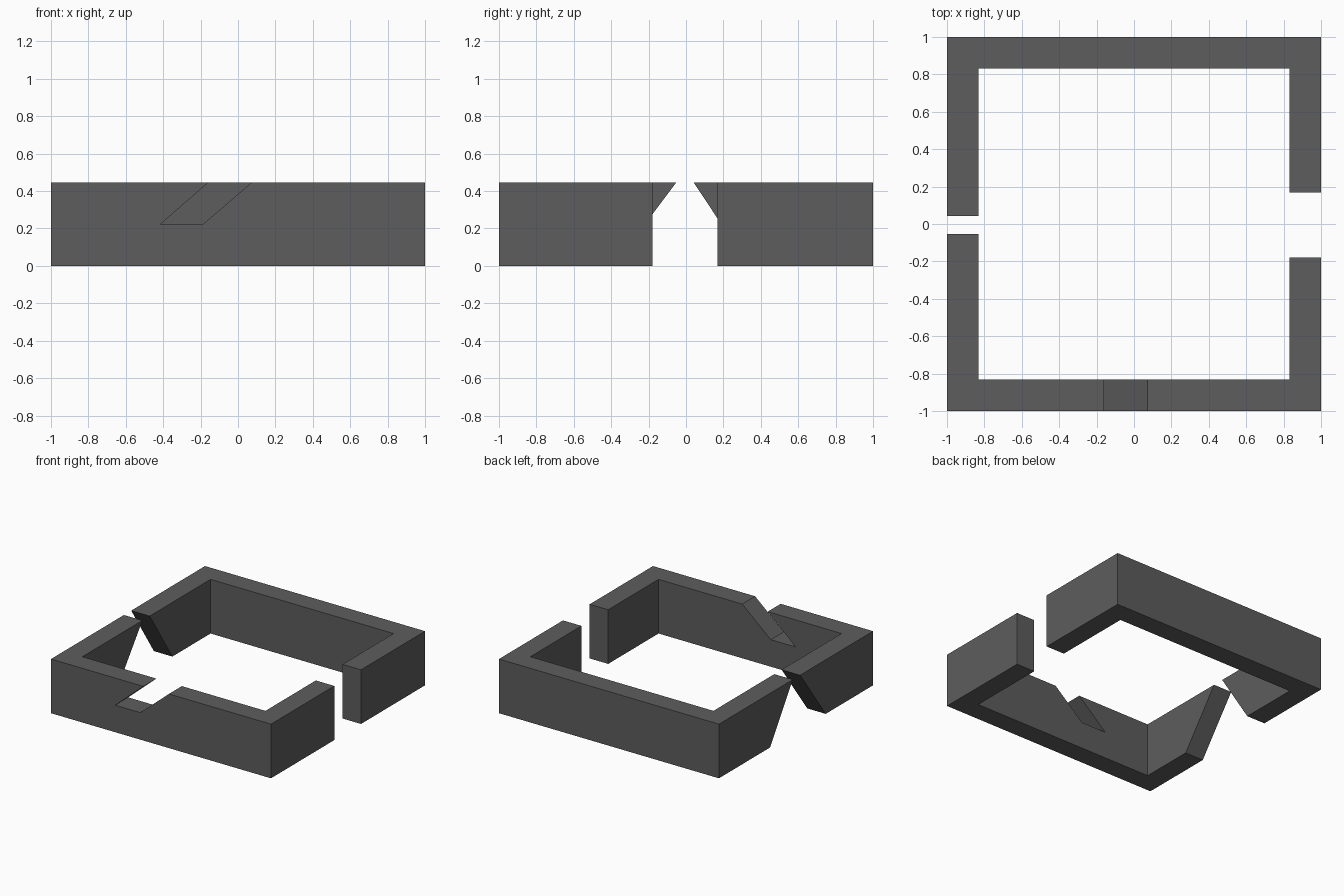
import bpy, bmesh
from mathutils import Vector

if "Cube" in bpy.data.objects:
    bpy.data.objects.remove(bpy.data.objects["Cube"])

H, INNER = 0.445, 0.832


def prism(name, points, sweep):
    """Extrude a closed polygon of 3D points along a sweep vector."""
    bm = bmesh.new()
    face = bm.faces.new([bm.verts.new(p) for p in points])
    ext = bmesh.ops.extrude_face_region(bm, geom=[face])
    verts = [g for g in ext["geom"] if isinstance(g, bmesh.types.BMVert)]
    bmesh.ops.translate(bm, verts=verts, vec=Vector(sweep))
    bmesh.ops.recalc_face_normals(bm, faces=bm.faces)
    mesh = bpy.data.meshes.new(name)
    bm.to_mesh(mesh)
    bm.free()
    obj = bpy.data.objects.new(name, mesh)
    bpy.context.collection.objects.link(obj)
    return obj


def square(r, z):
    return [(-r, -r, z), (r, -r, z), (r, r, z), (-r, r, z)]


# Square wall block
frame = prism("square_frame", square(1, 0), (0, 0, H))


# Profile points run past the top and bottom so the cuts are clean
def slope(top, bottom, z):
    return bottom + (top - bottom) * z / H


lo, hi = -0.1, H + 0.1
cutters = [
    # Open centre
    prism("centre_cutter", square(INNER, lo), (0, 0, hi - lo)),
    # Straight gap in the right wall
    prism("right_gap_cutter", [(0.7, -0.178, lo), (0.7, 0.169, lo),
                               (0.7, 0.169, hi), (0.7, -0.178, hi)], (0.5, 0, 0)),
    # Tapered gap in the left wall
    prism("left_gap_cutter", [(-1.2, slope(-0.053, -0.386, lo), lo),
                              (-1.2, slope(0.042, 0.336, lo), lo),
                              (-1.2, 0.042, H), (-1.2, 0.042, hi),
                              (-1.2, -0.053, hi), (-1.2, -0.053, H)], (0.5, 0, 0)),
    # Slanted notch in the front wall
    prism("front_notch_cutter", [(-0.415, -1.2, 0.222), (-0.188, -1.2, 0.222),
                                 (0.072, -1.2, H), (0.072, -1.2, hi),
                                 (-0.16, -1.2, hi), (-0.16, -1.2, H)], (0, 0.5, 0)),
]

for cutter in cutters:
    mod = frame.modifiers.new(cutter.name, "BOOLEAN")
    mod.operation, mod.solver, mod.object = "DIFFERENCE", "EXACT", cutter

# Bake the cuts and remove the helpers
bpy.context.view_layer.update()
deps = bpy.context.evaluated_depsgraph_get()
baked = bpy.data.meshes.new_from_object(frame.evaluated_get(deps))
frame.modifiers.clear()
frame.data = baked
for cutter in cutters:
    bpy.data.objects.remove(cutter)

# Dark grey finish
dark = bpy.data.materials.new("dark_grey")
dark.diffuse_color = (0.11, 0.11, 0.11, 1)
dark.use_nodes = True
dark.node_tree.nodes["Principled BSDF"].inputs["Base Color"].default_value = dark.diffuse_color
baked.materials.clear()
baked.materials.append(dark)
for poly in baked.polygons:
    poly.material_index = 0
